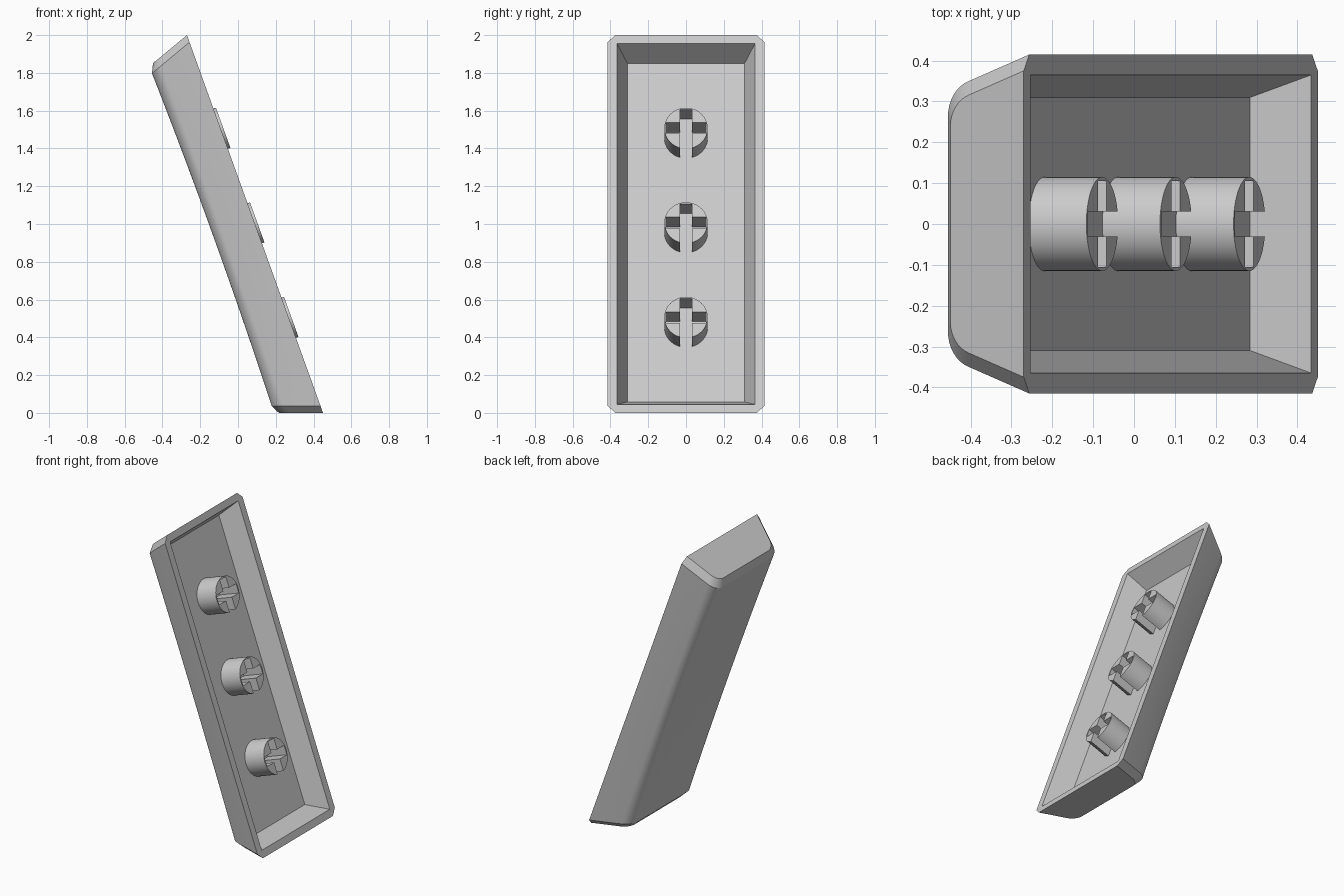
import bpy, bmesh, math
from mathutils import Matrix, Vector

cube = bpy.data.objects.get("Cube")
if cube:
    bpy.data.objects.remove(cube, do_unlink=True)

grey = bpy.data.materials.new("plain grey plastic")
grey.use_nodes = True
colour = (0.6, 0.6, 0.6, 1)
grey.diffuse_color = colour
grey.node_tree.nodes["Principled BSDF"].inputs["Base Color"].default_value = colour

# Tilted frame: u runs up the length, v across, w from the open rim to the outer face
tilt = math.radians(19.8)
s, c = math.sin(tilt), math.cos(tilt)
frame = Matrix(((-s, 0, -c, 0.09), (0, 1, 0, 0), (c, 0, -s, 1.0), (0, 0, 0, 1)))

HALF_L, HALF_W, TOP, CUT = 1.063, 0.415, 0.243, 0.04
SLOPE = math.tan(tilt)
FLOOR = 0.136


def finish(bm, name):
    bmesh.ops.recalc_face_normals(bm, faces=bm.faces)
    bm.transform(frame)
    mesh = bpy.data.meshes.new(name)
    bm.to_mesh(mesh)
    bm.free()
    mesh.materials.append(grey)
    obj = bpy.data.objects.new(name, mesh)
    bpy.context.collection.objects.link(obj)
    bpy.ops.object.select_all(action='DESELECT')
    obj.select_set(True)
    bpy.context.view_layer.objects.active = obj
    bpy.ops.object.shade_smooth_by_angle(angle=math.radians(25))
    return obj


def cross_section():
    """Half outline: rim, sloping side, rounded shoulder, flat top; then mirrored."""
    r, steps = 0.09, 8
    shoulder = HALF_W - SLOPE * (TOP - r * (1 - s)) - r * c
    half = [(HALF_W, 0)]
    for i in range(steps + 1):
        a = tilt + (math.pi / 2 - tilt) * i / steps
        half.append((shoulder + r * math.cos(a), TOP - r + r * math.sin(a)))
    half += [(shoulder * k / 5, TOP) for k in (4, 3, 2, 1)]
    return half + [(0, TOP)] + [(-v, w) for v, w in reversed(half)]


def build_shell():
    bm = bmesh.new()
    section = cross_section()
    rows = []

    def end_row(sign):
        # Smaller outline, leaving a flat bevel around each end face
        k = 1 - CUT / HALF_W
        return [bm.verts.new((sign * (HALF_L - SLOPE * w * k), v * k, w * k))
                for v, w in section]

    rows.append(end_row(-1))
    stations = 16
    for i in range(stations + 1):
        t = 2 * i / stations - 1
        row = []
        for v, w in section:
            u = t * (HALF_L - CUT - SLOPE * w)
            # Shallow dish in the outer face
            weight = max(0, (w - 0.16) / (TOP - 0.16))
            depth = 0.011 + 0.01 * max(0, 1 - (v / 0.3) ** 2)
            row.append(bm.verts.new((u, v, w - depth * weight * (1 - t * t))))
        rows.append(row)
    rows.append(end_row(1))

    for a, b in zip(rows, rows[1:]):
        for j in range(len(section) - 1):
            bm.faces.new((a[j], a[j + 1], b[j + 1], b[j]))
    bm.faces.new(rows[0])
    bm.faces.new(rows[-1])

    # Tapered pocket
    corners = ((-1, -1), (1, -1), (1, 1), (-1, 1))
    mouth = [bm.verts.new((1.015 * a, 0.365 * b, 0)) for a, b in corners]
    floor = [bm.verts.new((0.952 * a, 0.31 * b, FLOOR)) for a, b in corners]
    bm.faces.new(floor)
    for i in range(4):
        j = (i + 1) % 4
        bm.faces.new((mouth[i], mouth[j], floor[j], floor[i]))

    # Flat rim between the outside and the pocket
    rim = [e for e in bm.edges if e.is_boundary]
    bmesh.ops.triangle_fill(bm, use_beauty=True, edges=rim, normal=Vector((0, 0, -1)))
    return finish(bm, "cap_shell")


def build_stem(name, centre):
    # Round post with a cross-shaped slot open at its lower side
    r, h, e, n = 0.115, 0.031, 0.105, 56
    start = math.asin(h / r)
    outline = []
    for i in range(n + 1):
        a = start + (2 * math.pi - 2 * start) * i / n
        outline.append((-r * math.cos(a), r * math.sin(a)))
    outline += [(-h, -h), (-h, -e), (h, -e), (h, -h), (e, -h),
                (e, h), (h, h), (h, e), (-h, e), (-h, h)]
    bm = bmesh.new()
    tip = [bm.verts.new((centre + u, v, -0.014)) for u, v in outline]
    base = [bm.verts.new((centre + u, v, FLOOR + 0.002)) for u, v in outline]
    bm.faces.new(tip)
    bm.faces.new(base)
    for i in range(len(outline)):
        j = (i + 1) % len(outline)
        bm.faces.new((tip[i], tip[j], base[j], base[i]))
    return finish(bm, name)


build_shell()
for label, position in (("lower", -0.53), ("middle", 0.002), ("upper", 0.534)):
    build_stem(label + "_stem", position)
